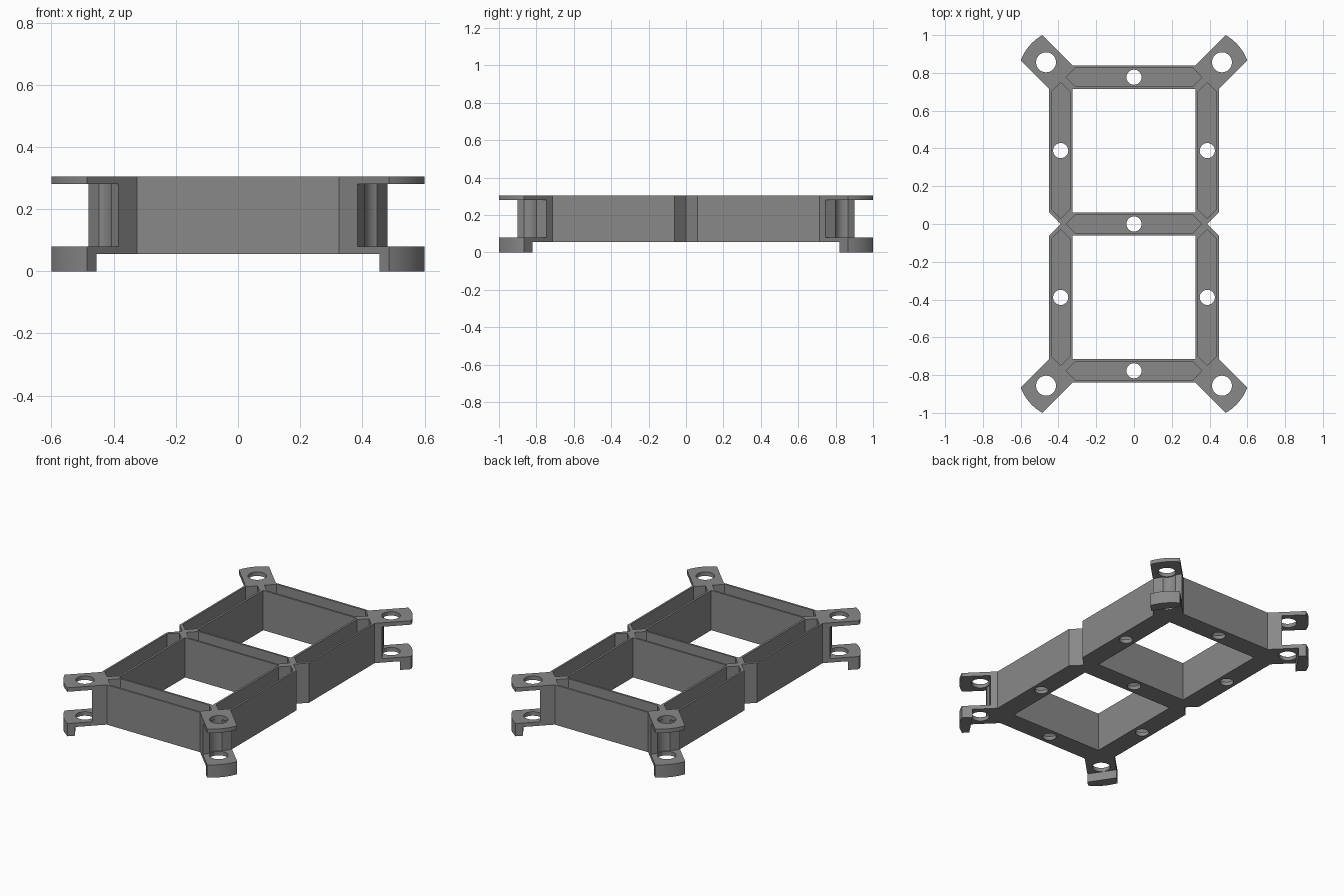
import bpy, bmesh, math

if "Cube" in bpy.data.objects:
    bpy.data.objects.remove(bpy.data.objects["Cube"])

BASE, TOP, FLOOR = 0.055, 0.305, 0.08      # frame underside, frame top, cavity floor
SEG_X, SEG_Y = 0.388, 0.777                # centre lines of side and end segments
HOLE = (0.4656, 0.856)                     # mounting hole in each corner arm


def add_prism(bm, pts, z0, z1):
    """Add a closed vertical prism over a 2D outline."""
    low = [bm.verts.new((x, y, z0)) for x, y in pts]
    high = [bm.verts.new((x, y, z1)) for x, y in pts]
    bm.faces.new(low[::-1])
    bm.faces.new(high)
    n = len(pts)
    for i in range(n):
        j = (i + 1) % n
        bm.faces.new((low[i], low[j], high[j], high[i]))


def make(name, prisms):
    bm = bmesh.new()
    for pts, z0, z1 in prisms:
        add_prism(bm, pts, z0, z1)
    bmesh.ops.recalc_face_normals(bm, faces=bm.faces[:])
    mesh = bpy.data.meshes.new(name)
    bm.to_mesh(mesh)
    bm.free()
    ob = bpy.data.objects.new(name, mesh)
    bpy.context.collection.objects.link(ob)
    return ob


def combine(target, other, operation):
    mod = target.modifiers.new(other.name, 'BOOLEAN')
    mod.operation, mod.solver, mod.object = operation, 'EXACT', other
    bpy.context.view_layer.update()
    result = bpy.data.meshes.new_from_object(
        target.evaluated_get(bpy.context.evaluated_depsgraph_get()))
    target.modifiers.clear()
    target.data = result
    bpy.data.objects.remove(other)


def arc(c, r, a0, a1, n):
    return [(c[0] + r * math.cos(math.radians(a0 + (a1 - a0) * i / n)),
             c[1] + r * math.sin(math.radians(a0 + (a1 - a0) * i / n))) for i in range(n + 1)]


def bulge(p, q, h, n=10):
    """Shallow arc from p to q rising h to the right of the chord."""
    dx, dy = q[0] - p[0], q[1] - p[1]
    length = math.hypot(dx, dy)
    pts = []
    for i in range(n + 1):
        t = i / n
        k = 4 * h * t * (1 - t) / length
        pts.append((p[0] + dx * t + dy * k, p[1] + dy * t - dx * k))
    return pts


def circle(c, r, n=40):
    return arc(c, r, 0, 360, n)[:-1]


def rect(x0, x1, y0, y1):
    return [(x0, y0), (x1, y0), (x1, y1), (x0, y1)]


def corners(pts):
    return [[(x * sx, y * sy) for x, y in pts] for sx in (1, -1) for sy in (1, -1)]


# Frame body with waist notches and four diagonal arms
tip = bulge((0.60, 0.865), (0.485, 1.0), 0.016)
right_back = [(0.388, 0), (0.45, 0.062), (0.45, 0.715)] + tip + [(0.325, 0.84)]
back = right_back + [(-x, y) for x, y in right_back[::-1]]
front = [(x, -y) for x, y in back[::-1] if y > 0]
frame = make("segment_frame", [(back + front, BASE, TOP)])

# Two window openings and seven pointed cavities
W, H = 0.050, 0.36
end_hex = [(-H, 0), (-H + W, -W), (H - W, -W), (H, 0), (H - W, W), (-H + W, W)]
cuts = [(rect(-0.325, 0.325, y0, y0 + 0.653), 0, 0.4) for y0 in (0.062, -0.715)]
for cy in (SEG_Y, 0, -SEG_Y):
    cuts.append(([(x, y + cy) for x, y in end_hex], FLOOR, 0.4))
for sx in (-1, 1):
    for sy in (-1, 1):
        cuts.append(([(sx * SEG_X + y, sy * SEG_Y / 2 + x) for x, y in end_hex], FLOOR, 0.4))
combine(frame, make("cavity_cutter", cuts), 'DIFFERENCE')

# Slot between upper and lower plate of each arm, with a rounded groove
slot = [(0.3565, 0.9465)] + arc(HOLE, 0.06, 171, 252, 14) + [
    (0.5085, 0.6985), (0.75, 0.75), (0.55, 1.1)]
combine(frame, make("slot_cutter", [(p, 0.08, 0.28) for p in corners(slot)]), 'DIFFERENCE')

# Foot lip under the outer end of each arm
lip = tip + [(0.455, 0.97), (0.555, 0.82)]
combine(frame, make("foot_lips", [(p, 0, 0.068) for p in corners(lip)]), 'UNION')

# Arm holes and one hole in the floor of each segment
holes = [(p, -0.1, 0.4) for p in corners(circle(HOLE, 0.053))]
centres = [(0, SEG_Y), (0, 0), (0, -SEG_Y)]
centres += [(sx * SEG_X, sy * SEG_Y / 2) for sx in (-1, 1) for sy in (-1, 1)]
holes += [(circle(c, 0.04), -0.1, 0.4) for c in centres]
combine(frame, make("hole_cutter", holes), 'DIFFERENCE')

# Plain grey finish
grey = bpy.data.materials.new("grey")
grey.diffuse_color = (0.25, 0.25, 0.25, 1)
grey.use_nodes = True
grey.node_tree.nodes["Principled BSDF"].inputs["Base Color"].default_value = grey.diffuse_color
frame.data.materials.clear()
frame.data.materials.append(grey)
for f in frame.data.polygons:
    f.material_index = 0
bpy.context.view_layer.objects.active = frame
frame.select_set(True)
bpy.ops.object.shade_smooth_by_angle(angle=math.radians(30))
